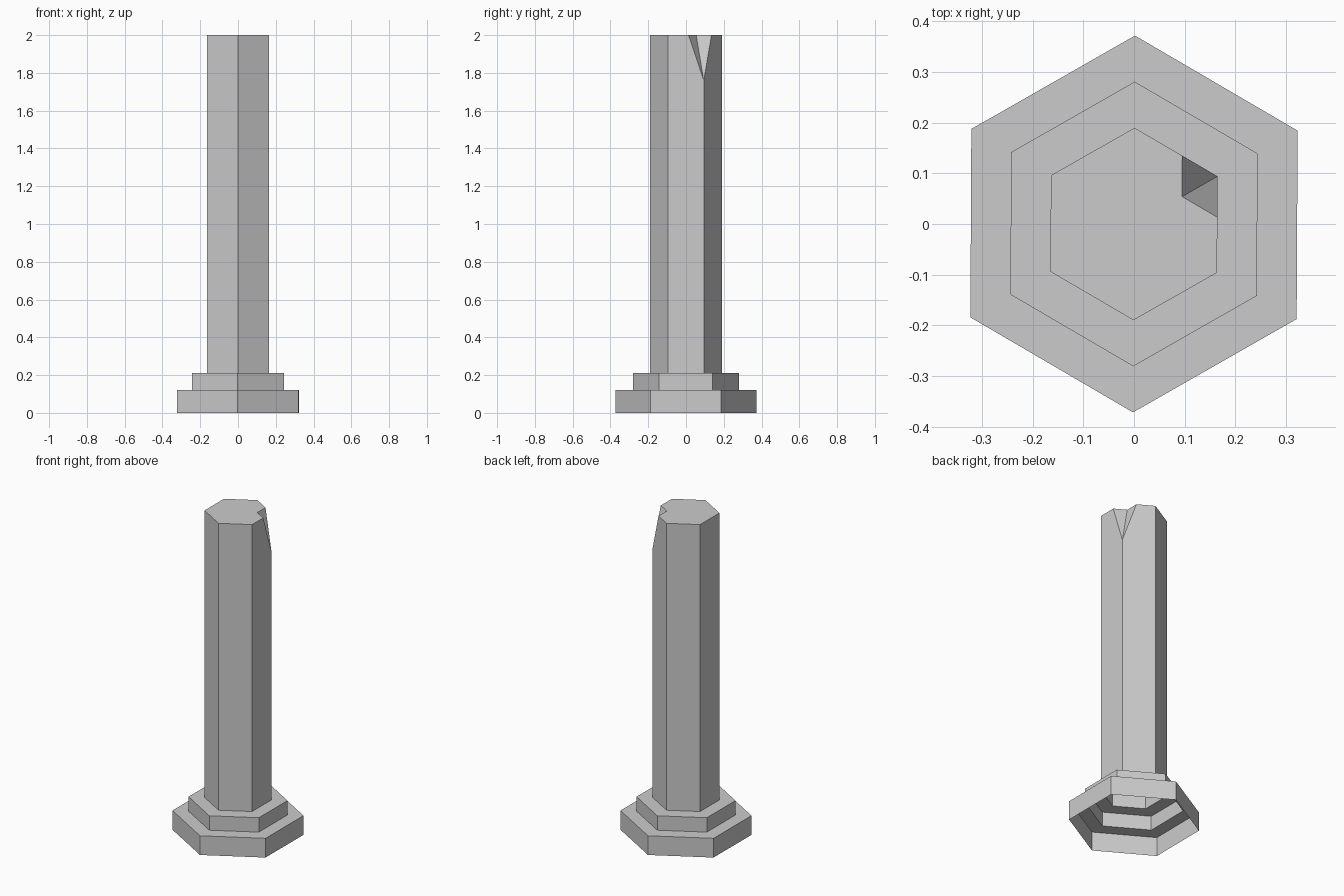
import bpy, bmesh
from math import radians, sin, cos

if "Cube" in bpy.data.objects:
    bpy.data.objects.remove(bpy.data.objects["Cube"])

SIDES = 6
TURN = -0.3
PROFILE = [(0.372, 0), (0.372, 0.12), (0.281, 0.12), (0.281, 0.21), (0.19, 0.21)]
TOP = 2.0
NOTCH = 0.425      # share of each top edge cut away at the chipped corner
NOTCH_Z = 1.76

bm = bmesh.new()


def ring(radius, z):
    # first corner is the chipped one, at 30 degrees
    return [bm.verts.new((radius * cos(a), radius * sin(a), z))
            for a in (radians(30 + TURN + 360 / SIDES * i) for i in range(SIDES))]


# stepped base, an open-bottomed shell
rings = [ring(r, z) for r, z in PROFILE]
for low, high in zip(rings, rings[1:]):
    for i in range(SIDES):
        j = (i + 1) % SIDES
        bm.faces.new((low[i], low[j], high[j], high[i]))

# chipped corner of the shaft top
base = rings[-1]
top = ring(0.19, TOP)
corner = top[0].co.copy()
after = bm.verts.new(corner.lerp(top[1].co, NOTCH))
before = bm.verts.new(corner.lerp(top[-1].co, NOTCH))
inner = bm.verts.new(after.co + before.co - corner)
tip = top[0]
tip.co.z = NOTCH_Z

# shaft walls
bm.faces.new((base[0], base[1], top[1], after, tip))
for i in range(1, SIDES - 1):
    bm.faces.new((base[i], base[i + 1], top[i + 1], top[i]))
bm.faces.new((base[-1], base[0], tip, before, top[-1]))

# notch faces and top cap
bm.faces.new((tip, after, inner))
bm.faces.new((tip, inner, before))
bm.faces.new([after] + top[1:] + [before, inner])

mesh = bpy.data.meshes.new("hexagonal_column")
bm.to_mesh(mesh)
bm.free()
bpy.context.collection.objects.link(bpy.data.objects.new("hexagonal_column", mesh))
